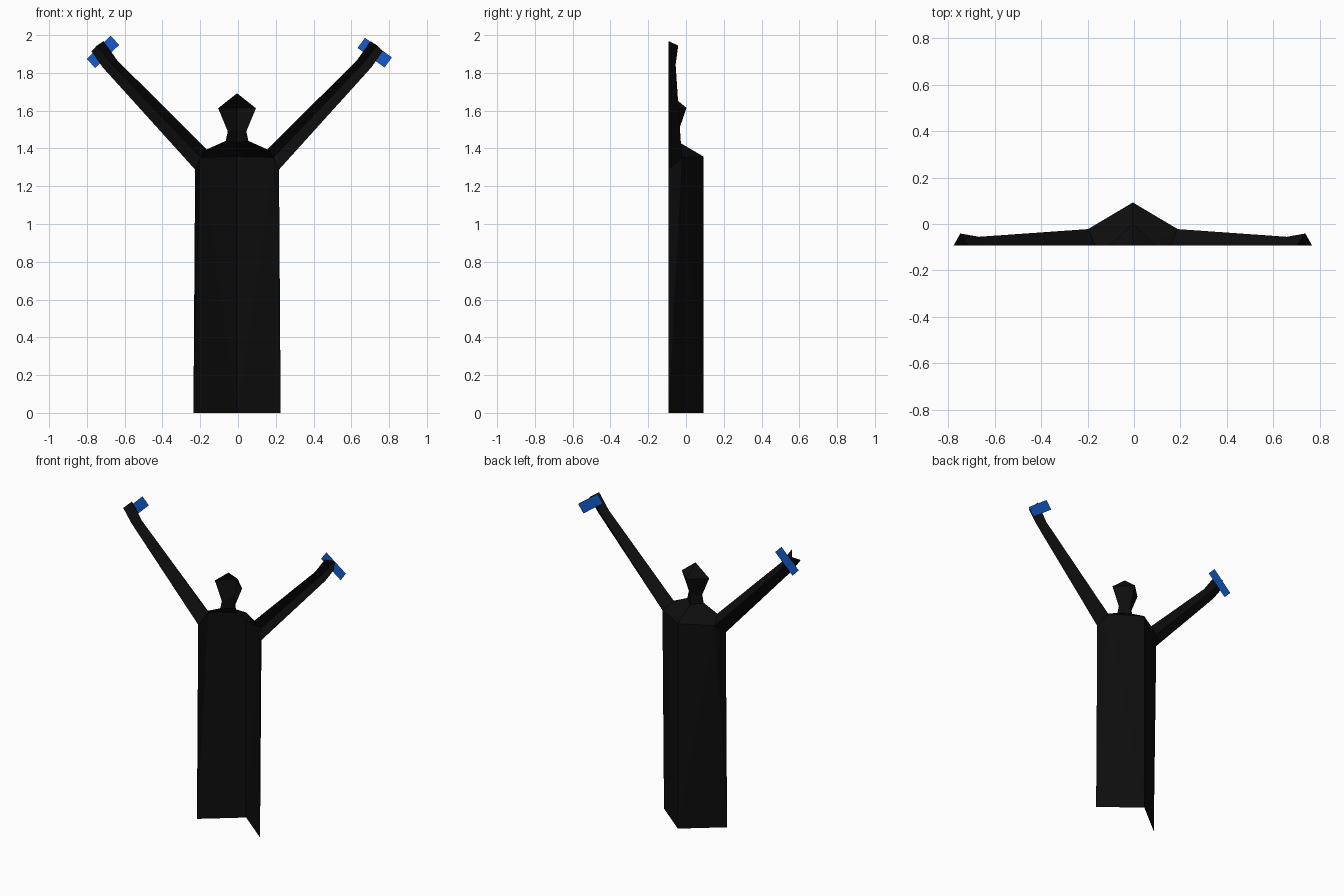
import bpy, math

if "Cube" in bpy.data.objects:
    bpy.data.objects.remove(bpy.data.objects["Cube"])

FRONT = -0.0925   # open front plane of the shell
BACK = 0.0925     # back ridge of the robe
AXIS = -0.005     # symmetry axis of the figure


def material(name, rgb):
    m = bpy.data.materials.new(name)
    m.diffuse_color = (*rgb, 1)
    m.use_nodes = True
    m.node_tree.nodes["Principled BSDF"].inputs["Base Color"].default_value = m.diffuse_color
    return m


black = material("black", (0.004, 0.004, 0.004))
blue = material("blue", (0.007, 0.105, 0.6))


def add_mesh(name, verts, faces, mat, mirror=False):
    me = bpy.data.meshes.new(name)
    me.from_pydata(verts, [], faces)
    me.materials.append(mat)
    ob = bpy.data.objects.new(name, me)
    bpy.context.collection.objects.link(ob)
    if mirror:
        ob.location.x = AXIS
        mod = ob.modifiers.new("mirror", 'MIRROR')
        mod.use_clip = True
        mod.merge_threshold = 0.0005
    return ob


def loft(name, rows, mat):
    """Join equally long rows of points with quads, mirrored in x."""
    n = len(rows[0])
    verts = [p for row in rows for p in row]
    faces = [(r * n + i, r * n + i + 1, (r + 1) * n + i + 1, (r + 1) * n + i)
             for r in range(len(rows) - 1) for i in range(n - 1)]
    return add_mesh(name, verts, faces, mat, True)


# shared joints
armpit = (0.222, FRONT, 1.288)
shoulder_ridge = (0.193, -0.022, 1.352)
shoulder_top = (0.16, FRONT, 1.395)
neck_side = (0.06, FRONT, 1.44)
neck_back = (0, -0.035, 1.432)

# robe: V-shaped sheet, open at the front and the hem, closed over the shoulders
add_mesh("robe",
         [(0.231, FRONT, 0), (0, BACK, 0), (0, BACK, 1.357),
          shoulder_ridge, armpit, neck_back, neck_side, shoulder_top],
         [(0, 1, 3), (1, 2, 3), (0, 3, 4), (3, 2, 5), (3, 5, 6), (3, 6, 7)],
         black, True)

# neck and head: outline at the front, ridge at the back
loft("head", [
    [neck_side, (0.049, FRONT, 1.49), (0.1, FRONT, 1.613), (0, FRONT, 1.692)],
    [neck_back, (0, -0.035, 1.505), (0, 0.003, 1.615), (0, FRONT, 1.692)],
], black)

# raised arms with flared open hands
loft("arms", [
    [armpit, shoulder_ridge, shoulder_top],
    [(0.71, FRONT, 1.828), (0.662, -0.055, 1.845), (0.635, FRONT, 1.867)],
    [(0.771, FRONT, 1.914), (0.742, -0.041, 1.945), (0.706, FRONT, 1.968)],
], black)

# flat bars held behind the hands
for side, x, z, angle in (("left", -0.715, 1.911, 44), ("right", 0.724, 1.907, -36)):
    bar = add_mesh(side + "_bar",
                   [(-0.088, 0, -0.033), (0.088, 0, -0.033),
                    (0.088, 0, 0.033), (-0.088, 0, 0.033)],
                   [(0, 1, 2, 3)], blue)
    bar.location = (x, -0.035, z)
    bar.rotation_euler.y = -math.radians(angle)
